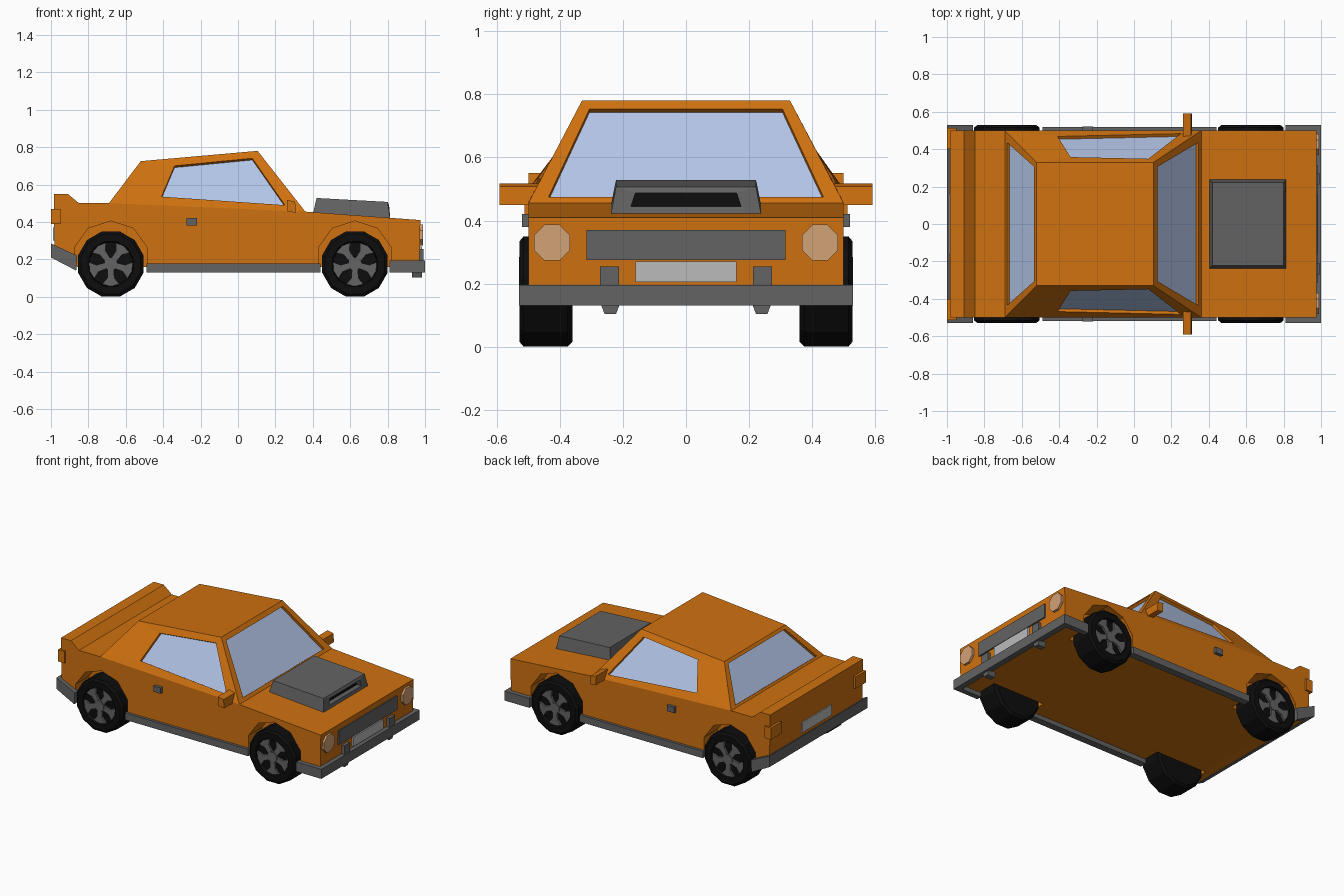
import bpy, bmesh, math
from mathutils import Vector

if "Cube" in bpy.data.objects:
    bpy.data.objects.remove(bpy.data.objects["Cube"])


def material(name, rgb):
    m = bpy.data.materials.new(name)
    m.diffuse_color = (*rgb, 1)
    m.use_nodes = True
    m.node_tree.nodes["Principled BSDF"].inputs["Base Color"].default_value = m.diffuse_color
    return m


ORANGE = material("orange paint", (0.62, 0.165, 0.005))
GREY = material("grey trim", (0.125, 0.125, 0.125))
BLACK = material("black rubber", (0.004, 0.004, 0.004))
GLASS = material("pale blue glass", (0.46, 0.57, 0.82))
LAMP = material("lamp glass", (0.65, 0.36, 0.18))
PLATE = material("pale plate", (0.5, 0.5, 0.5))


def finish(name, bm, *mats):
    bmesh.ops.recalc_face_normals(bm, faces=bm.faces)
    me = bpy.data.meshes.new(name)
    bm.to_mesh(me)
    bm.free()
    for m in mats:
        me.materials.append(m)
    ob = bpy.data.objects.new(name, me)
    bpy.context.collection.objects.link(ob)
    return ob


def prism(name, pts, axis, a, b, mat):
    """Extrude an (x,z) outline along y, or a (y,z) outline along x."""
    bm = bmesh.new()
    place = (lambda p, d: (p[0], d, p[1])) if axis == "y" else (lambda p, d: (d, p[0], p[1]))
    lo, hi = [[bm.verts.new(place(p, d)) for p in pts] for d in (a, b)]
    bm.faces.new(lo)
    bm.faces.new(hi[::-1])
    n = len(pts)
    for i in range(n):
        j = (i + 1) % n
        bm.faces.new((lo[i], lo[j], hi[j], hi[i]))
    return finish(name, bm, mat)


def box(name, x0, x1, y0, y1, z0, z1, mat):
    return prism(name, [(x0, z0), (x1, z0), (x1, z1), (x0, z1)], "y", y0, y1, mat)


def ngon(cx, cz, r, n, turn=0.5):
    return [(cx + r * math.cos(2 * math.pi * (i + turn) / n),
             cz + r * math.sin(2 * math.pi * (i + turn) / n)) for i in range(n)]


WHEELS = {"rear": (-0.68, 0.175), "front": (0.625, 0.175)}
SIDES = {"right": -1, "left": 1}

# Lower body with raised tail, cut by four wheel wells
body = prism("body", [(-0.98, 0.2), (-0.86, 0.16), (0.97, 0.16), (0.975, 0.41), (0.36, 0.455),
                      (-0.69, 0.5), (-0.85, 0.5), (-0.91, 0.55), (-0.985, 0.55)],
             "y", -0.5, 0.5, ORANGE)
bpy.context.view_layer.objects.active = body
for end, (wx, wz) in WHEELS.items():
    for side, s in SIDES.items():
        cutter = prism("well_cutter", ngon(wx, wz + 0.025, 0.205, 10), "y", s * 0.355, s * 0.6, ORANGE)
        cutter.hide_render = True
        mod = body.modifiers.new("wheel_well", "BOOLEAN")
        mod.object, mod.operation, mod.solver = cutter, "DIFFERENCE", "EXACT"
        bpy.ops.object.modifier_apply(modifier=mod.name)
        bpy.data.objects.remove(cutter)

# Cabin with recessed windows
bm = bmesh.new()
base = [bm.verts.new(p) for p in [(-0.69, -0.5, 0.5), (0.36, -0.5, 0.455), (0.36, 0.5, 0.455), (-0.69, 0.5, 0.5)]]
roof = [bm.verts.new(p) for p in [(-0.52, -0.33, 0.725), (0.105, -0.33, 0.78), (0.105, 0.33, 0.78), (-0.52, 0.33, 0.725)]]
bm.faces.new(roof)
bm.faces.new(base)
side_uv = [(0.257, 0.187), (0.917, 0.098), (0.916, 0.89), (0.30, 0.837)]
screen_uv = [(0.055, 0.06), (0.945, 0.06), (0.945, 0.92), (0.055, 0.92)]
mirrored = [(1 - u, v) for u, v in (side_uv[1], side_uv[0], side_uv[3], side_uv[2])]
for i, uvs in enumerate((side_uv, screen_uv, mirrored, screen_uv)):
    j = (i + 1) % 4
    quad = [base[i], base[j], roof[j], roof[i]]
    A, B, C, D = [v.co for v in quad]
    normal = (C - A).cross(D - B).normalized()
    if normal.dot((A + C) / 2 - Vector((-0.18, 0, 0.5))) < 0:
        normal.negate()
    edge_co = [A.lerp(B, u).lerp(D.lerp(C, u), v) for u, v in uvs]
    rim = [bm.verts.new(p) for p in edge_co]
    pane = [bm.verts.new(p - normal * 0.018) for p in edge_co]
    for k in range(4):
        m = (k + 1) % 4
        bm.faces.new((quad[k], quad[m], rim[m], rim[k]))
        bm.faces.new((rim[k], rim[m], pane[m], pane[k]))
    bm.faces.new(pane).material_index = 1
finish("cabin", bm, ORANGE, GLASS)

# Hood scoop with a dark intake
bm = bmesh.new()
low = [bm.verts.new(p) for p in [(0.4, -0.24, 0.44), (0.815, -0.24, 0.41), (0.815, 0.24, 0.41), (0.4, 0.24, 0.44)]]
top = [bm.verts.new(p) for p in [(0.42, -0.222, 0.528), (0.8, -0.222, 0.507), (0.8, 0.222, 0.507), (0.42, 0.222, 0.528)]]
bm.faces.new(low)
bm.faces.new(top)
for i in range(4):
    j = (i + 1) % 4
    if i != 1:
        bm.faces.new((low[i], low[j], top[j], top[i]))
rings = [[low[1], low[2], top[2], top[1]]]
for x, y, z0, z1 in ((0.808, 0.175, 0.444, 0.488), (0.775, 0.175, 0.444, 0.488)):
    rings.append([bm.verts.new(p) for p in [(x, -y, z0), (x, y, z0), (x, y - 0.015, z1), (x, 0.015 - y, z1)]])
for a, b in zip(rings, rings[1:]):
    for k in range(4):
        bm.faces.new((a[k], a[k - 3], b[k - 3], b[k]))
bm.faces.new(rings[-1]).material_index = 1
finish("hood_scoop", bm, GREY, BLACK)

# Front trim
box("grille", 0.96, 0.982, -0.315, 0.315, 0.275, 0.37, GREY)
box("front_plate", 0.96, 0.985, -0.16, 0.16, 0.205, 0.27, PLATE)
box("front_bumper", 0.96, 1.0, -0.53, 0.53, 0.13, 0.195, GREY)

# Rear trim
box("rear_plate", -0.99, -0.97, -0.16, 0.16, 0.3, 0.37, PLATE)
rear_side = [(-1.0, 0.21), (-0.865, 0.14), (-0.86, 0.22), (-1.0, 0.285)]
prism("rear_bumper", [(-1.0, 0.21), (-0.955, 0.187), (-0.955, 0.264), (-1.0, 0.285)], "y", -0.53, 0.53, GREY)

for side, s in SIDES.items():
    # Lamps, bumper ends and bumper guards
    prism(side + "_headlight", ngon(s * 0.425, 0.33, 0.062, 8), "x", 0.96, 0.988, LAMP)
    prism(side + "_rear_bumper_end", rear_side, "y", s * 0.495, s * 0.53, GREY)
    prism(side + "_front_bumper_end", [(0.81, 0.13), (0.99, 0.13), (0.99, 0.195), (0.81, 0.195)],
          "y", s * 0.495, s * 0.53, GREY)
    box(side + "_bumper_guard", 0.965, 0.993, s * 0.212, s * 0.272, 0.17, 0.255, GREY)
    prism(side + "_lower_guard", [(s * 0.21, 0.135), (s * 0.27, 0.135), (s * 0.258, 0.103), (s * 0.222, 0.103)],
          "x", 0.93, 0.985, GREY)
    box(side + "_tail_lamp", -1.0, -0.95, s * 0.4, s * 0.512, 0.39, 0.47, ORANGE)
    # Sill, handle and mirror
    box(side + "_sill", -0.49, 0.44, s * 0.47, s * 0.518, 0.13, 0.177, GREY)
    box(side + "_door_handle", -0.275, -0.22, s * 0.49, s * 0.52, 0.38, 0.42, GREY)
    prism(side + "_mirror", [(0.265, 0.455), (0.31, 0.45), (0.305, 0.508), (0.262, 0.518)],
          "y", s * 0.46, s * 0.592, ORANGE)

# Wheels: lathed tyre, five flared spokes and a hub
for end, (wx, wz) in WHEELS.items():
    for side, s in SIDES.items():
        bm = bmesh.new()
        section = [(0.165, 0.36), (0.181, 0.375), (0.181, 0.515), (0.165, 0.528), (0.125, 0.528), (0.118, 0.508)]
        rings = [[bm.verts.new((x, s * y, z)) for x, z in ngon(wx, wz, r, 12)] for r, y in section]
        for a, b in zip(rings, rings[1:]):
            for k in range(12):
                bm.faces.new((a[k], a[k - 11], b[k - 11], b[k]))
        bm.faces.new(rings[0])
        bm.faces.new(rings[-1])
        finish(f"{end}_{side}_tyre", bm, BLACK)
        for i in range(5):
            t = -math.pi / 2 + i * math.tau / 5
            outline = [(0.025, -0.016), (0.075, -0.019), (0.108, -0.046), (0.119, 0), (0.108, 0.046),
                       (0.075, 0.019), (0.025, 0.016)]
            pts = [(wx + r * math.cos(t) - w * math.sin(t), wz + r * math.sin(t) + w * math.cos(t)) for r, w in outline]
            prism(f"{end}_{side}_spoke_{i + 1}", pts, "y", s * 0.5, s * 0.521, GREY)
        prism(f"{end}_{side}_hub", ngon(wx, wz, 0.037, 8), "y", s * 0.5, s * 0.526, GREY)
